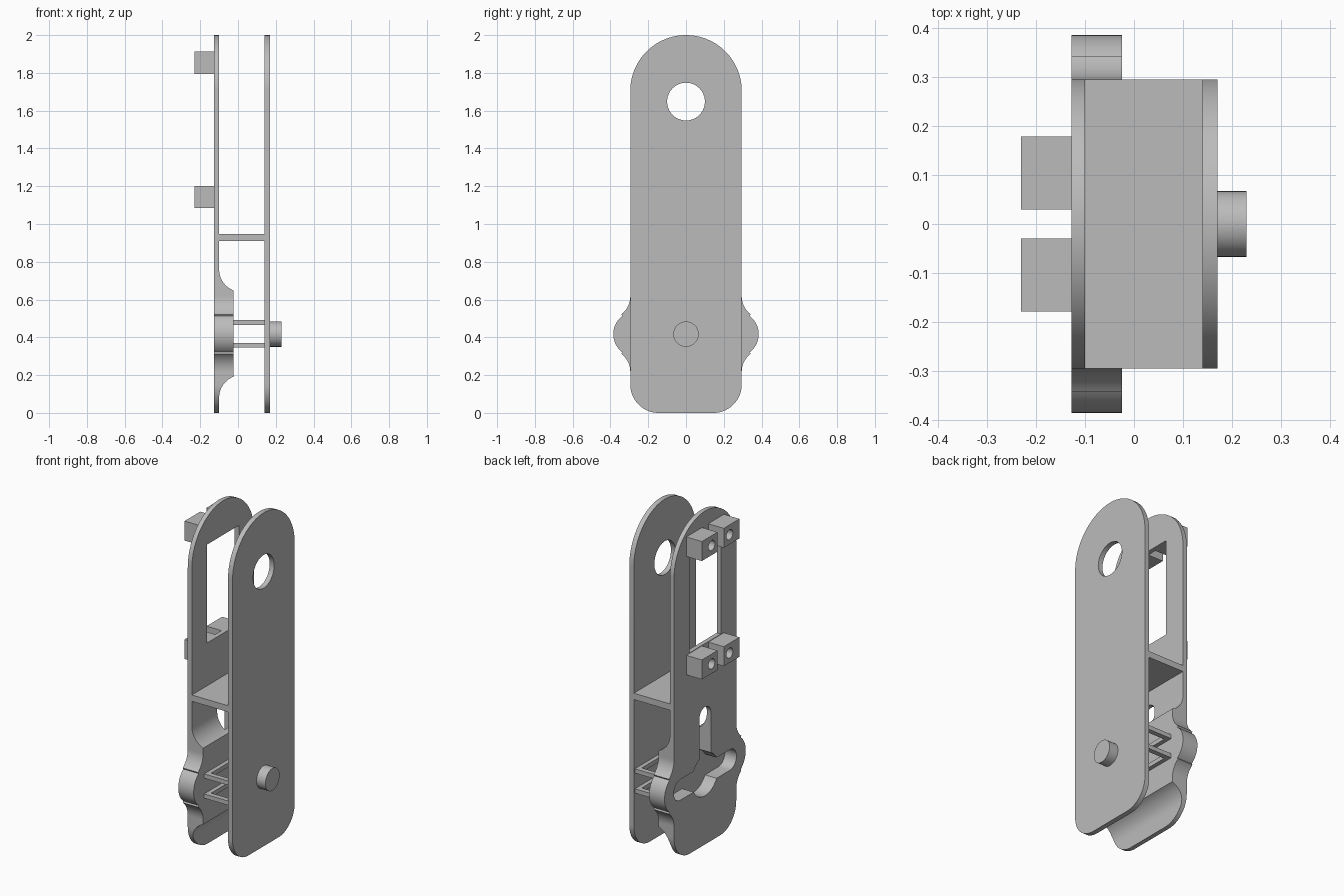
import bpy, bmesh
from math import cos, sin, radians
from mathutils import Vector

cube = bpy.data.objects.get("Cube")
if cube:
    bpy.data.objects.remove(cube, do_unlink=True)

grey = bpy.data.materials.new("light_grey")
grey.use_nodes = True
COLOUR = (0.5, 0.5, 0.5, 1)
grey.diffuse_color = COLOUR
grey.node_tree.nodes["Principled BSDF"].inputs["Base Color"].default_value = COLOUR


def arc(u, v, r, a, b, n=16):
    """Points along an arc, angles in degrees."""
    angles = [radians(a + (b - a) * i / n) for i in range(n + 1)]
    return [(u + r * cos(t), v + r * sin(t)) for t in angles]


def prism(name, points, lo, hi, axis="x"):
    """Extrude a (y, z) profile along x, or an (x, z) profile along y."""
    bm = bmesh.new()
    place = (lambda p: (lo, *p)) if axis == "x" else (lambda p: (p[0], lo, p[1]))
    face = bm.faces.new([bm.verts.new(place(p)) for p in points])
    out = bmesh.ops.extrude_face_region(bm, geom=[face])
    step = Vector((hi - lo, 0, 0) if axis == "x" else (0, hi - lo, 0))
    bmesh.ops.translate(bm, vec=step, verts=[g for g in out["geom"] if isinstance(g, bmesh.types.BMVert)])
    bmesh.ops.remove_doubles(bm, verts=bm.verts, dist=1e-5)
    bmesh.ops.recalc_face_normals(bm, faces=bm.faces)
    mesh = bpy.data.meshes.new(name)
    bm.to_mesh(mesh)
    bm.free()
    mesh.materials.append(grey)
    obj = bpy.data.objects.new(name, mesh)
    bpy.context.collection.objects.link(obj)
    return obj


def box(name, x, y, z):
    return prism(name, [(y[0], z[0]), (y[1], z[0]), (y[1], z[1]), (y[0], z[1])], *x)


def combine(obj, cutter, operation="DIFFERENCE"):
    """Apply a boolean and discard the cutter."""
    cutter.hide_render = True
    bpy.context.view_layer.objects.active = obj
    mod = obj.modifiers.new("cut", "BOOLEAN")
    mod.operation, mod.solver, mod.object = operation, "EXACT", cutter
    bpy.ops.object.modifier_apply(modifier=mod.name)
    bpy.data.objects.remove(cutter, do_unlink=True)


def mirrored(half):
    return half + [(-y, z) for y, z in reversed(half)]


def disc(y, z, r):
    return arc(y, z, r, 0, 360, 48)[:-1]


W = 0.295                # half width of both plates
AXLE = 0.417             # height of the lower pivot
OUT, IN = -0.127, -0.1   # faces of the slotted plate
PAD = -0.025             # inner face of its thick part
R_IN, R_OUT = 0.14, 0.17  # faces of the plain plate

bottom = arc(W - 0.15, 0.15, 0.15, -90, 0)
top = arc(0, 2 - W, W, 0, 89.9, 32)

# Plain plate with the upper pivot hole, and its lower pin
plain_plate = prism("plain_plate", mirrored(bottom + top), R_IN, R_OUT)
combine(plain_plate, prism("hole_cutter", disc(0, 1.648, 0.1), 0.1, 0.2))
prism("pivot_pin", disc(0, AXLE, 0.067), R_OUT, 0.229)

# Slotted plate: side bulges, thick lower pad with concave run-outs
bulge = (arc(0.415, AXLE - 0.2, 0.12, 180, 127)
         + arc(0.265, AXLE, 0.12, -53, 53)
         + arc(0.415, AXLE + 0.2, 0.12, 233, 180))
slotted_plate = prism("slotted_plate", mirrored(bottom + bulge + top), OUT, 0)
side = ([(OUT - 0.1, -0.1), (IN, -0.1)]
        + arc(0.02, 0.08, 0.12, 180, 112)
        + arc(0.02, 0.76, 0.12, 248, 180)
        + [(IN, 2.1), (OUT - 0.1, 2.1)])
combine(slotted_plate, prism("side_cutter", side, -0.5, 0.5, "y"), "INTERSECT")
combine(slotted_plate, box("window_cutter", (-0.2, 0), (-0.15, 0.15), (1.205, 1.795)))

# Three-armed recess on the outer side
ARM, FLOOR = 0.062, -0.05
recess = [
    disc(0, AXLE, 0.125),
    arc(0.235, AXLE, ARM, -90, 90) + arc(-0.235, AXLE, ARM, 90, 270),
    arc(0, 0.77, 0.055, 0, 180) + arc(0, AXLE, 0.055, 180, 360),
]
for shape in recess:
    combine(slotted_plate, prism("recess_cutter", shape, -0.2, FLOOR))

# Drilled mounting blocks above and below the window
for level, z in (("lower", 1.085), ("upper", 1.795)):
    for hand, s in (("back", 1), ("front", -1)):
        ys = sorted((s * 0.03, s * 0.178))
        block = box(f"{level}_{hand}_block", (-0.23, OUT), ys, (z, z + 0.117))
        combine(block, prism("screw_cutter", disc(s * 0.085, z + 0.058, 0.03), -0.3, OUT - 0.002))

# Solid shelf and two open frames joining the plates
box("shelf", (IN, R_IN), (-W, W), (0.91, 0.948))
for level, z in (("lower", 0.345), ("upper", 0.465)):
    frame = box(f"{level}_frame", (PAD, R_IN), (-0.285, 0.285), (z, z + 0.026))
    combine(frame, box("frame_cutter", (PAD + 0.025, R_IN - 0.025), (-0.255, 0.255), (z - 0.1, z + 0.1)))

# Smooth the curved walls, keep the edges sharp
bpy.ops.object.select_all(action="DESELECT")
for obj in bpy.context.scene.objects:
    if obj.type == "MESH" and grey.name in obj.data.materials:
        obj.select_set(True)
        bpy.context.view_layer.objects.active = obj
bpy.ops.object.shade_smooth_by_angle(angle=radians(30))
